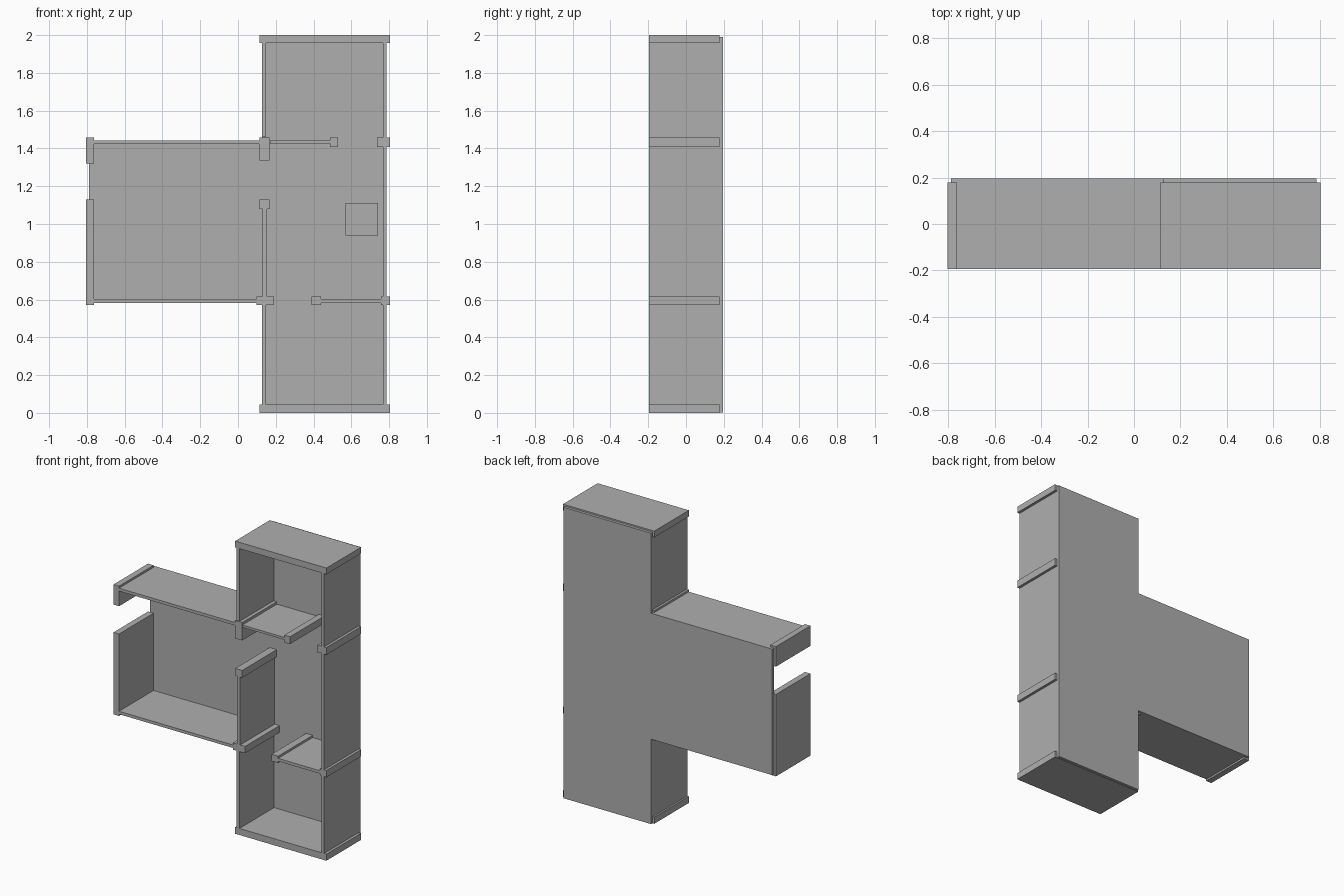
import bpy
import bmesh

cube = bpy.data.objects.get("Cube")
if cube:
    bpy.data.objects.remove(cube)

grey = bpy.data.materials.new("plain grey")
grey.use_nodes = True
colour = (0.43, 0.43, 0.43, 1)
grey.diffuse_color = colour
grey.node_tree.nodes["Principled BSDF"].inputs["Base Color"].default_value = colour

FRONT, FLOOR, BACK = -0.195, 0.178, 0.197


def outline(name, points, front=FRONT, back=FLOOR):
    """Extrude an (x, z) outline from front to back."""
    bm = bmesh.new()
    face = bm.faces.new([bm.verts.new((x, front, z)) for x, z in points])
    made = bmesh.ops.extrude_face_region(bm, geom=[face])["geom"]
    verts = [v for v in made if isinstance(v, bmesh.types.BMVert)]
    bmesh.ops.translate(bm, verts=verts, vec=(0, back - front, 0))
    bmesh.ops.recalc_face_normals(bm, faces=bm.faces)
    mesh = bpy.data.meshes.new(name)
    bm.to_mesh(mesh)
    bm.free()
    mesh.materials.append(grey)
    obj = bpy.data.objects.new(name, mesh)
    bpy.context.collection.objects.link(obj)


def block(name, x0, x1, z0, z1, front=FRONT, back=FLOOR):
    outline(name, [(x0, z0), (x1, z0), (x1, z1), (x0, z1)], front, back)


# T-shaped back panel and the raised square on it
outline("back_panel", [(0.127, 0.002), (0.787, 0.002), (0.787, 1.99), (0.127, 1.99),
                       (0.127, 1.443), (-0.79, 1.443), (-0.79, 0.582), (0.127, 0.582)],
        FLOOR, BACK)
block("square_plate", 0.57, 0.74, 0.94, 1.11, FLOOR - 0.008, FLOOR)

# End walls of the long wing
block("lower_end_wall", 0.115, 0.805, 0, 0.045)
block("upper_end_wall", 0.115, 0.805, 1.957, 2)

# Thin walls
block("long_side_wall", 0.767, 0.787, 0.045, 1.957)
block("upper_room_wall", 0.127, 0.148, 1.46, 1.957)
block("lower_room_wall", 0.127, 0.148, 0.045, 0.57)
block("middle_wall", 0.13, 0.153, 0.617, 1.08)
block("side_room_upper_wall", -0.765, 0.115, 1.423, 1.443)
block("side_room_lower_wall", -0.765, 0.097, 0.582, 0.602)
block("upper_partition", 0.17, 0.487, 1.425, 1.441)
block("lower_partition", 0.44, 0.757, 0.582, 0.602)

# Thick outer wall of the side room, with a doorway gap
block("side_room_outer_wall", -0.805, -0.763, 0.57, 1.13)
block("side_room_corner_post", -0.805, -0.763, 1.32, 1.457)

# Posts at wall ends and junctions
outline("upper_junction_post", [(0.115, 1.335), (0.168, 1.335), (0.168, 1.457),
                                (0.115, 1.457)])
block("upper_partition_post", 0.487, 0.53, 1.407, 1.457)
block("upper_side_post", 0.737, 0.805, 1.407, 1.457)
block("middle_wall_post", 0.115, 0.168, 1.08, 1.13)
block("lower_junction_post", 0.097, 0.19, 0.57, 0.617)
block("lower_partition_post", 0.39, 0.44, 0.57, 0.617)
block("lower_side_post", 0.757, 0.805, 0.57, 0.617)
